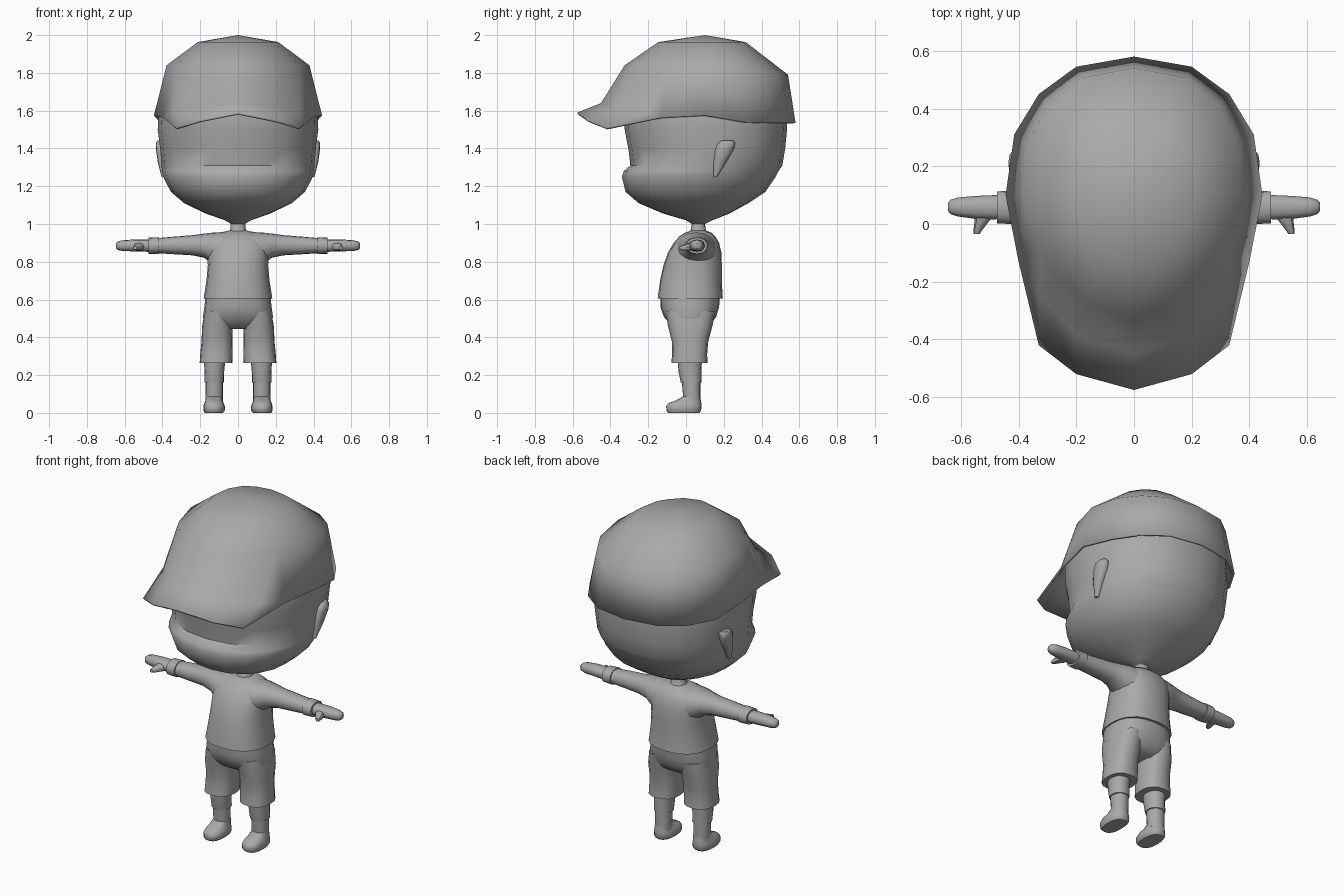
import bpy, bmesh, math
from mathutils import Vector

grey = bpy.data.materials.new("plain grey")
grey.diffuse_color = (0.4, 0.4, 0.4, 1)


def finish(name, bm, mirror=False, angle=45):
    mesh = bpy.data.meshes.new(name)
    bm.to_mesh(mesh)
    bm.free()
    mesh.materials.append(grey)
    ob = bpy.data.objects.new(name, mesh)
    bpy.context.collection.objects.link(ob)
    bpy.ops.object.select_all(action='DESELECT')
    ob.select_set(True)
    bpy.context.view_layer.objects.active = ob
    bpy.ops.object.shade_smooth_by_angle(angle=math.radians(angle))
    if mirror:
        ob.modifiers.new("mirror", 'MIRROR')
    return ob


def loft(name, axis, rings, n=16, p=2.3, mirror=False, angle=45):
    """Rounded sections along an axis: (position, a0, a1, b0, b1)."""
    bm = bmesh.new()
    loops = []
    for pos, a0, a1, b0, b1 in rings:
        loop = []
        for i in range(n):
            t = 2 * math.pi * i / n
            c, s = math.cos(t), math.sin(t)
            a = (a0 + a1) / 2 + (a1 - a0) / 2 * math.copysign(abs(c) ** (2 / p), c)
            b = (b0 + b1) / 2 + (b1 - b0) / 2 * math.copysign(abs(s) ** (2 / p), s)
            co = {'x': (pos, a, b), 'y': (a, pos, b), 'z': (a, b, pos)}[axis]
            loop.append(bm.verts.new(co))
        loops.append(loop)
    for l0, l1 in zip(loops, loops[1:]):
        for i in range(n):
            j = (i + 1) % n
            bm.faces.new((l0[i], l0[j], l1[j], l1[i]))
    bm.faces.new(loops[0])
    bm.faces.new(loops[-1])
    bmesh.ops.recalc_face_normals(bm, faces=bm.faces)
    return finish(name, bm, mirror, angle)


# Head with overhanging upper lip line
loft("head", 'z', [(z, -h, h, f, b) for z, h, f, b in [
    (1.0, .035, .03, .10), (1.02, .07, 0, .14), (1.055, .17, -.12, .23),
    (1.11, .285, -.25, .33), (1.17, .355, -.32, .42), (1.25, .397, -.34, .475),
    (1.28, .402, -.33, .49), (1.31, .405, -.295, .51), (1.4, .412, -.305, .525),
    (1.5, .425, -.325, .535), (1.6, .42, -.33, .53), (1.8, .36, -.26, .46),
    (1.92, .2, -.06, .26)]], n=20, p=2.2)

# Ears
loft("ear", 'z', [(1.25, .37, .405, .145, .165), (1.33, .37, .425, .145, .215),
                  (1.40, .37, .435, .155, .255), (1.43, .37, .435, .17, .26),
                  (1.442, .385, .425, .19, .25)], n=12, mirror=True)

# Cap: half rim from back to front, crown rows towards the apex, then the brim
rim = [(0, .58, 1.535), (.2, .545, 1.535), (.33, .45, 1.535), (.415, .31, 1.54),
       (.445, .1, 1.575), (.40, -.13, 1.565), (.325, -.25, 1.59),
       (.2, -.385, 1.62), (0, -.45, 1.64)]
brim_edge = [(.33, -.42, 1.51), (.2, -.52, 1.55), (0, -.575, 1.59)]
bm = bmesh.new()
rows = [[bm.verts.new(q) for q in rim], [], []]
for x, y, z in rim:
    d = y - .1
    s = .85 + .14 * d
    rows[1].append(bm.verts.new((x * s, .1 + d * s, 1.84 - .05 * max(0, d / .48))))
    rows[2].append(bm.verts.new((x * .48, .1 + d * .45, 1.963)))
apex = bm.verts.new((0, .1, 2.0))
for r0, r1 in zip(rows, rows[1:]):
    for i in range(8):
        bm.faces.new((r0[i + 1], r0[i], r1[i], r1[i + 1]))
for i in range(8):
    bm.faces.new((rows[2][i + 1], rows[2][i], apex))
edge = [bm.verts.new(q) for q in brim_edge]
r = rows[0]
bm.faces.new((r[5], r[6], edge[0]))
for i in range(2):
    bm.faces.new((r[6 + i], r[7 + i], edge[i + 1], edge[i]))
bmesh.ops.recalc_face_normals(bm, faces=bm.faces)
bm.normal_update()
if sum(f.normal.z for f in bm.faces) < 0:
    bmesh.ops.reverse_faces(bm, faces=bm.faces)
cap = finish("cap", bm, mirror=True, angle=60)
thick = cap.modifiers.new("thickness", 'SOLIDIFY')
thick.thickness = .012
thick.offset = -1

# Neck
loft("neck", 'z', [(.93, -.06, .06, .0, .13), (.97, -.042, .042, .025, .105),
                   (1.0, -.038, .038, .03, .1), (1.03, -.07, .07, .0, .13)], n=12)

# Jacket body and sleeves
jacket = loft("jacket", 'z', [(z, -h, h, f, b) for z, h, f, b in [
    (.605, .182, -.15, .195), (.63, .178, -.147, .193), (.7, .167, -.137, .19),
    (.78, .16, -.12, .19), (.85, .162, -.095, .187), (.9, .16, -.065, .175),
    (.935, .13, -.035, .155), (.957, .085, .0, .13), (.965, .05, .03, .1)]], n=20, p=2.4)
loft("sleeve", 'x', [(.06, -.06, .165, .76, .958), (.13, -.045, .155, .785, .955),
                     (.18, -.02, .135, .822, .949), (.24, -.002, .12, .834, .941),
                     (.34, .003, .113, .84, .933), (.42, .008, .108, .845, .926),
                     (.421, .0, .115, .84, .93), (.475, .002, .113, .842, .928)],
     mirror=True, p=2.2)

# Jacket front edges: thin strips wrapped on the front
bm = bmesh.new()
pairs = []
for k in range(8):
    t = k / 7
    x = .062 + .022 * t ** 3
    z = .66 + .24 * t
    pairs.append([bm.verts.new((x + dx, -.3, z)) for dx in (0, .007)])
for a, b in zip(pairs, pairs[1:]):
    bm.faces.new((a[0], a[1], b[1], b[0]))
strip = finish("jacket_front_edge", bm, mirror=True)
wrap = strip.modifiers.new("wrap", 'SHRINKWRAP')
wrap.target = jacket
wrap.wrap_method = 'PROJECT'
wrap.use_project_y = True
wrap.use_positive_direction = True
wrap.offset = .003

# Hands and thumbs
loft("hand", 'x', [(.46, .02, .1, .852, .918), (.485, .015, .1, .853, .918),
                   (.55, .018, .097, .855, .918), (.61, .026, .092, .857, .914),
                   (.635, .034, .084, .862, .908), (.645, .046, .072, .872, .898)],
     n=12, mirror=True)
loft("thumb", 'y', [(.05, .485, .56, .86, .905), (.015, .498, .552, .858, .9),
                    (-.02, .525, .556, .86, .888), (-.035, .535, .555, .864, .882)],
     n=8, mirror=True)

# Shorts: hips and two legs
loft("shorts_hips", 'z', [(.62, -.172, .172, -.135, .18), (.56, -.178, .178, -.135, .175),
                          (.51, -.185, .185, -.118, .16), (.47, -.18, .18, -.085, .135),
                          (.445, -.15, .15, -.05, .1)], n=20, p=2.5)
loft("shorts_leg", 'z', [(.54, .02, .175, -.11, .155), (.46, .028, .19, -.095, .14),
                         (.38, .03, .193, -.075, .118), (.31, .028, .2, -.073, .112),
                         (.265, .03, .203, -.078, .114)], mirror=True, p=2.5)

# Lower legs with a sock step
loft("lower_leg", 'z', [(.3, .065, .18, -.045, .085), (.22, .073, .178, -.04, .082),
                        (.162, .074, .178, -.028, .082), (.16, .08, .172, -.022, .077),
                        (.05, .08, .172, -.012, .076)], mirror=True, p=2.2)

# Shoes
loft("shoe", 'z', [(0, .08, .176, -.095, .072), (.012, .07, .183, -.104, .08),
                   (.035, .069, .184, -.105, .082), (.052, .076, .178, -.092, .081),
                   (.065, .082, .173, -.055, .079), (.09, .085, .168, -.01, .074)],
     mirror=True, p=2.5)
